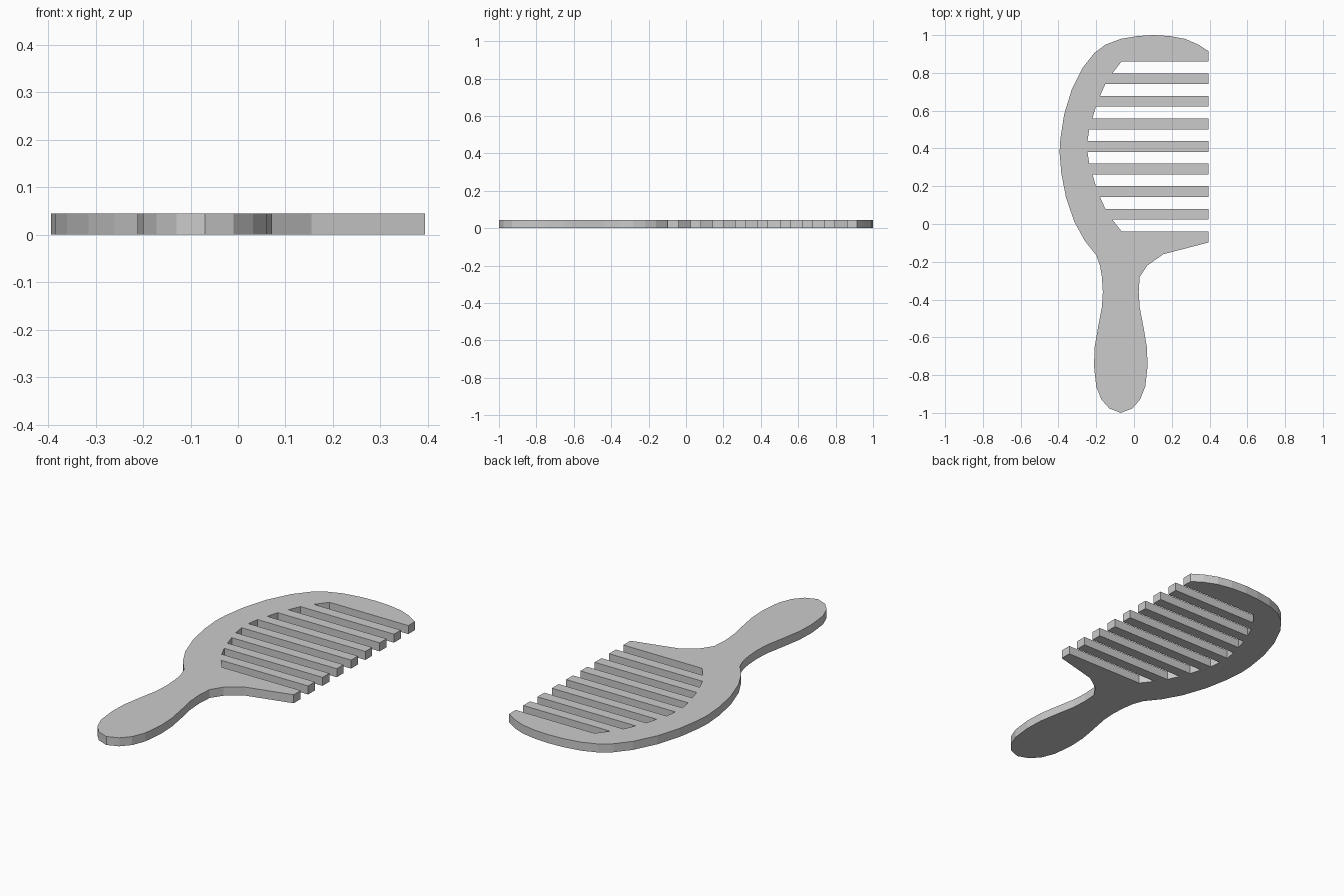
import bpy, bmesh

if "Cube" in bpy.data.objects:
    bpy.data.objects.remove(bpy.data.objects["Cube"])

THICK = 0.045
EDGE = 0.394      # tooth tip line
HANDLE_X = -0.07  # handle centre line

# Back of the comb, from the top tooth tip round to the neck
back = [(EDGE, 0.915), (0.34, 0.95), (0.27, 0.98), (0.19, 0.995), (0.10, 1.0),
        (0.02, 0.995), (-0.07, 0.98), (-0.15, 0.95), (-0.21, 0.905),
        (-0.27, 0.83), (-0.33, 0.71), (-0.37, 0.58), (-0.39, 0.45),
        (-0.394, 0.38), (-0.385, 0.27), (-0.36, 0.14), (-0.315, 0.01),
        (-0.26, -0.09), (-0.20, -0.165), (-0.18, -0.22)]

# Handle half widths by height, neck to butt, mirrored for the other side
half = [(0.10, -0.28), (0.095, -0.36), (0.10, -0.44), (0.121, -0.55),
        (0.138, -0.65), (0.142, -0.75), (0.13, -0.86), (0.102, -0.93),
        (0.06, -0.977)]
handle = [(HANDLE_X - w, y) for w, y in half]
handle += [(HANDLE_X, -1.0)]
handle += [(HANDLE_X + w, y) for w, y in reversed(half)]

# Lower shoulder up to the bottom tooth tip
shoulder = [(0.07, -0.22), (0.155, -0.16), (EDGE, -0.098)]

# Eight slots between the teeth, root line symmetric about the middle
roots = [-0.066, -0.115, -0.152, -0.18, -0.202, -0.22, -0.237, -0.246]
roots += roots[::-1]
slots = []
for i in reversed(range(8)):
    top = 0.86 - 0.1195 * i
    low = top - 0.0625
    slots += [(EDGE, low), (roots[2 * i + 1], low), (roots[2 * i], top), (EDGE, top)]

# Flat outline extruded to a plate
bm = bmesh.new()
face = bm.faces.new([bm.verts.new((x, y, 0)) for x, y in back + handle + shoulder + slots])
res = bmesh.ops.extrude_face_region(bm, geom=[face], use_keep_orig=True)
bmesh.ops.translate(bm, vec=(0, 0, THICK),
                    verts=[g for g in res["geom"] if isinstance(g, bmesh.types.BMVert)])
bmesh.ops.recalc_face_normals(bm, faces=bm.faces[:])
mesh = bpy.data.meshes.new("comb")
bm.to_mesh(mesh)
bm.free()
comb = bpy.data.objects.new("comb", mesh)
bpy.context.collection.objects.link(comb)
